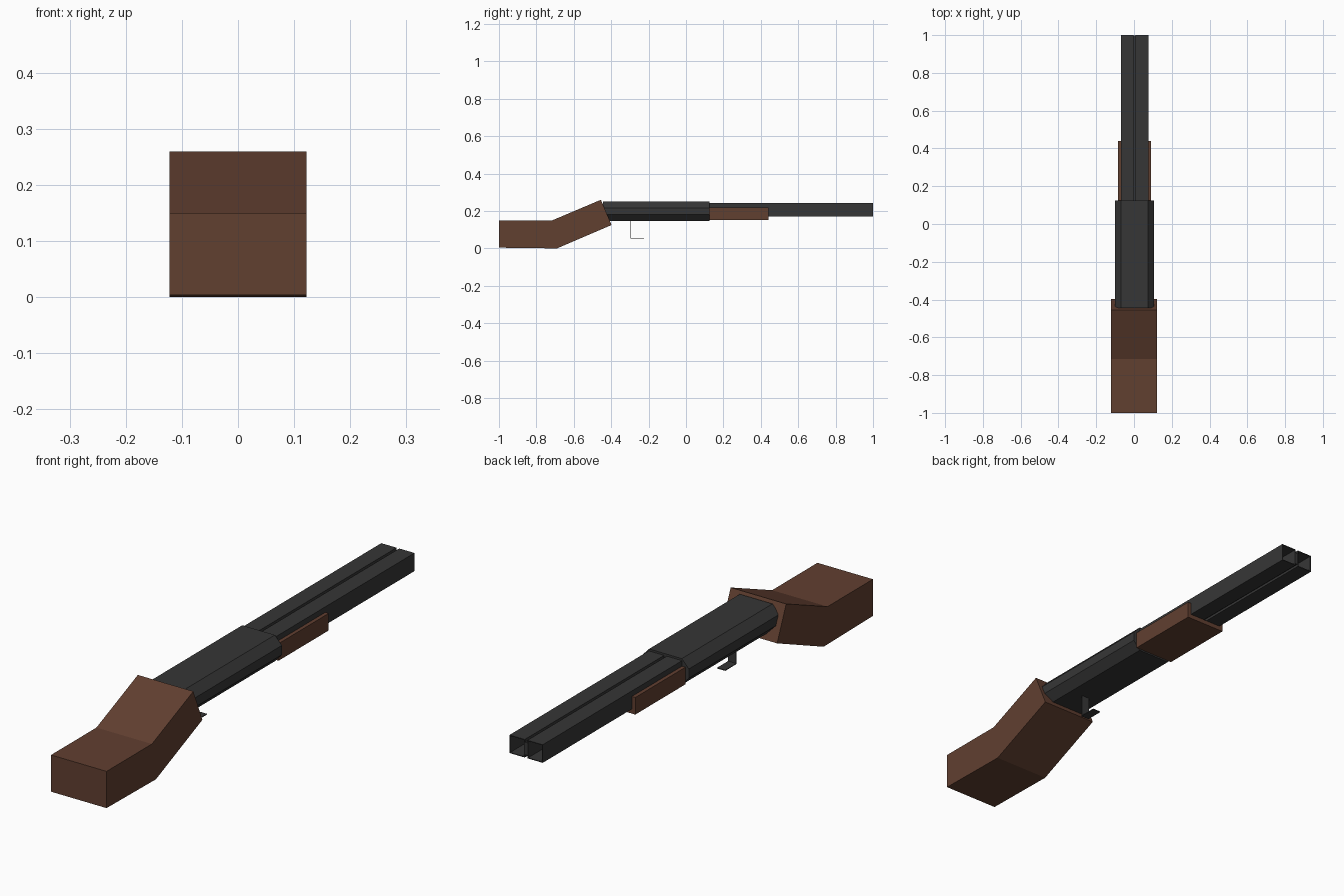
import bpy
from mathutils import Vector

if "Cube" in bpy.data.objects:
    bpy.data.objects.remove(bpy.data.objects["Cube"], do_unlink=True)


def make_material(name, color):
    mat = bpy.data.materials.new(name)
    mat.use_nodes = True
    mat.diffuse_color = (*color, 1)
    mat.node_tree.nodes["Principled BSDF"].inputs["Base Color"].default_value = (*color, 1)
    return mat


WOOD = make_material("brown wood", (0.12, 0.05, 0.03))
METAL = make_material("dark metal", (0.037, 0.037, 0.037))


def extrude(name, profile, place, start, end, mat):
    """Sweep a closed 2D profile straight from start to end; place(a, b, t) gives a 3D point."""
    n = len(profile)
    verts = [Vector(place(a, b, t)) for t in (start, end) for a, b in profile]
    faces = [(i, (i + 1) % n, n + (i + 1) % n, n + i) for i in range(n)]
    faces += [tuple(reversed(range(n))), tuple(range(n, 2 * n))]
    mesh = bpy.data.meshes.new(name)
    mesh.from_pydata(verts, [], faces)
    mesh.materials.append(mat)
    obj = bpy.data.objects.new(name, mesh)
    bpy.context.collection.objects.link(obj)
    # Make the normals point outwards
    bpy.context.view_layer.objects.active = obj
    obj.select_set(True)
    bpy.ops.object.mode_set(mode="EDIT")
    bpy.ops.mesh.select_all(action="SELECT")
    bpy.ops.mesh.normals_make_consistent(inside=False)
    bpy.ops.object.mode_set(mode="OBJECT")
    obj.select_set(False)
    return obj


def along_x(y, z, x):
    return (x, y, z)


def along_y(x, z, y):
    return (x + CENTRE, y, z)


def box(name, x0, x1, z0, z1, y0, y1, mat):
    return extrude(name, [(x0, z0), (x1, z0), (x1, z1), (x0, z1)], along_y, y0, y1, mat)


CENTRE = 0.003   # the metal parts sit slightly off the middle

# Bent shoulder stock
extrude("stock", [(-1, 0.004), (-0.69, 0), (-0.398, 0.125), (-0.455, 0.26),
                  (-0.715, 0.15), (-1, 0.15)], along_x, -0.122, 0.122, WOOD)

# Eight-sided receiver
half = [(0.072, 0.146), (0.103, 0.18), (0.103, 0.217), (0.072, 0.25)]
extrude("receiver", half + [(-x, z) for x, z in reversed(half)],
        along_y, -0.445, 0.125, METAL)

# Two square barrels, thin walled and open at the muzzle
W, GAP, WALL, LOW, HIGH = 0.073, 0.006, 0.003, 0.17, 0.242
for side, sign in (("left", 1), ("right", -1)):
    inner, outer = sorted((sign * GAP, sign * W))
    y0, y1 = 0.1, 1.0
    box(side + "_barrel_floor", inner, outer, LOW, LOW + WALL, y0, y1, METAL)
    box(side + "_barrel_roof", inner, outer, HIGH - WALL, HIGH, y0, y1, METAL)
    for label, x in (("near", inner), ("far", outer - WALL)):
        box(f"{side}_barrel_{label}_wall", x, x + WALL, LOW + WALL, HIGH - WALL, y0, y1, METAL)

# Sunken rib joining the barrels
box("barrel_rib", -GAP, GAP, LOW + 0.01, HIGH - 0.012, 0.1, 0.998, METAL)

# Wooden forearm cradling the barrels
cradle = [(0.088, 0.152), (0.088, 0.22), (W, 0.22), (W, LOW)]
extrude("forearm", cradle + [(-x, z) for x, z in reversed(cradle)],
        along_y, 0.125, 0.44, WOOD)

# Thin bent trigger
box("trigger_post", -0.018, 0.018, 0.055, 0.15, -0.297, -0.294, METAL)
box("trigger_foot", -0.018, 0.018, 0.053, 0.056, -0.297, -0.225, METAL)
